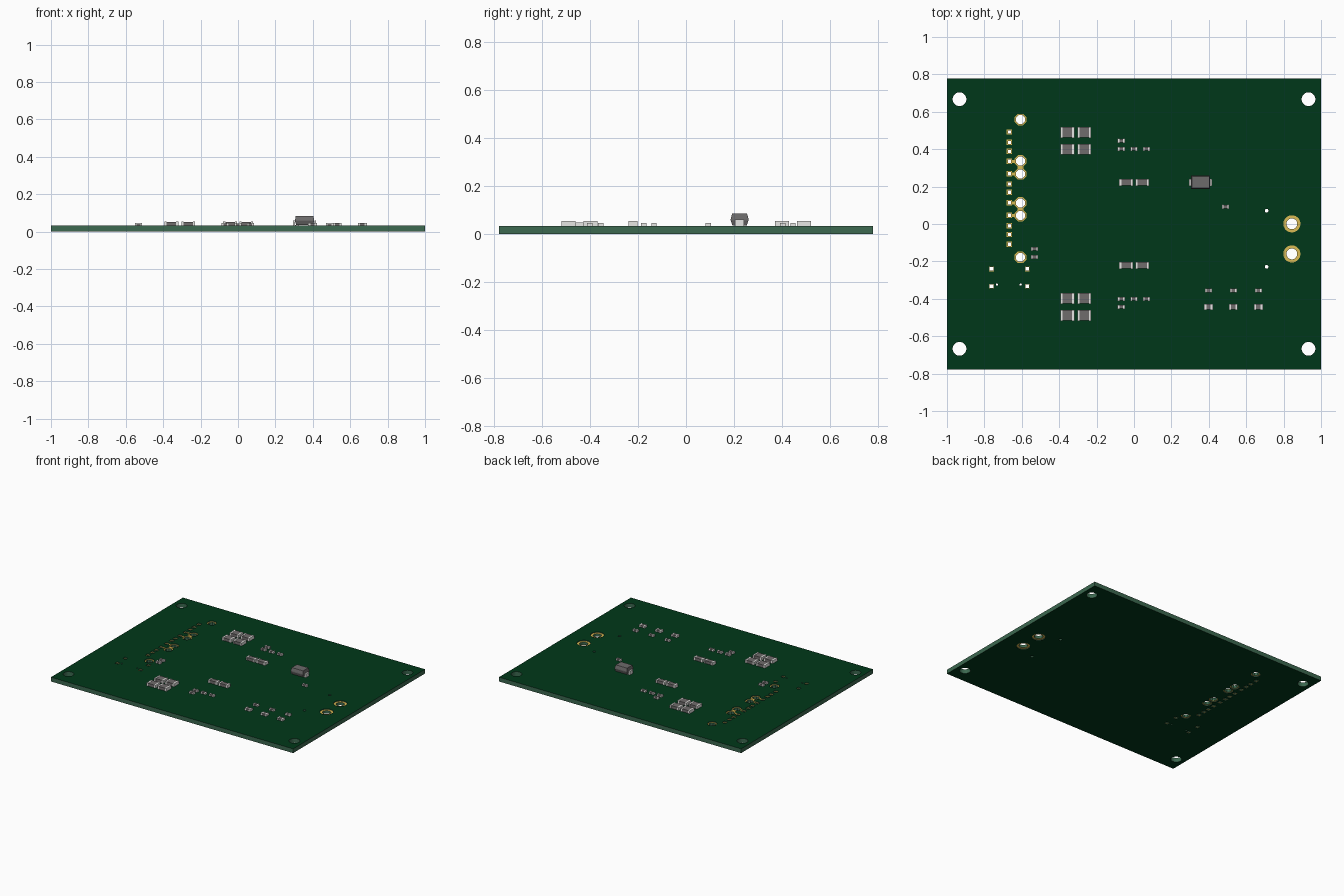
import bpy, bmesh, math
from mathutils import Matrix

if "Cube" in bpy.data.objects:
    bpy.data.objects.remove(bpy.data.objects["Cube"])


def mat(name, r, g, b):
    m = bpy.data.materials.new(name)
    m.diffuse_color = (r, g, b, 1)
    m.use_nodes = True
    m.node_tree.nodes["Principled BSDF"].inputs["Base Color"].default_value = m.diffuse_color
    return m


MASK = mat("solder_mask_green", 0.0, 0.039, 0.010)
CORE = mat("board_edge_green", 0.045, 0.14, 0.08)
GOLD = mat("pad_gold", 0.70, 0.50, 0.09)
SILVER = mat("terminal_silver", 0.80, 0.80, 0.78)
GREY = mat("component_grey", 0.16, 0.15, 0.15)
DARK = mat("diode_dark_grey", 0.15, 0.145, 0.145)

TOP = 0.0318   # board top height
SKIN = 0.006   # thickness of the outer layers


def add(name, mesh, loc=(0, 0, 0)):
    o = bpy.data.objects.new(name, mesh)
    o.location = loc
    bpy.context.collection.objects.link(o)
    return o


def ngon(x, y, r, n=24):
    a0 = math.pi / n
    return [(x + r * math.cos(a0 + 2 * math.pi * i / n),
             y + r * math.sin(a0 + 2 * math.pi * i / n)) for i in range(n)]


def rect(x, y, hx, hy):
    return [(x - hx, y - hy), (x + hx, y - hy), (x + hx, y + hy), (x - hx, y + hy)]


def plate(name, outlines, z0, z1, mats, rule=None):
    """Extruded flat shape; inner outlines become holes."""
    cu = bpy.data.curves.new(name, 'CURVE')
    cu.dimensions, cu.fill_mode, cu.extrude = '2D', 'BOTH', (z1 - z0) / 2
    for pts in outlines:
        s = cu.splines.new('POLY')
        s.points.add(len(pts) - 1)
        for p, (x, y) in zip(s.points, pts):
            p.co = (x, y, 0, 1)
        s.use_cyclic_u = True
    tmp = add(name + "_outline", cu)
    dg = bpy.context.evaluated_depsgraph_get()
    me = bpy.data.meshes.new_from_object(tmp.evaluated_get(dg))
    bpy.data.objects.remove(tmp)
    bm = bmesh.new()
    bm.from_mesh(me)
    bmesh.ops.translate(bm, verts=bm.verts, vec=(0, 0, (z0 + z1) / 2))
    bmesh.ops.remove_doubles(bm, verts=bm.verts, dist=1e-5)
    bmesh.ops.recalc_face_normals(bm, faces=bm.faces)
    me.materials.clear()
    for m in mats:
        me.materials.append(m)
    for f in bm.faces:
        f.smooth = False
        f.material_index = rule(f) if rule else 0
    bm.to_mesh(me)
    bm.free()
    return add(name, me)


def box(bm, c, size, mi):
    r = bmesh.ops.create_cube(bm, size=1, matrix=Matrix.Translation(c) @ Matrix.Diagonal((*size, 1)))
    for f in {f for v in r['verts'] for f in v.link_faces}:
        f.material_index = mi


def finish(bm, name, mats):
    me = bpy.data.meshes.new(name)
    bm.to_mesh(me)
    bm.free()
    for m in mats:
        me.materials.append(m)
    return me


# hole and pad layout: (x, y, hole radius, pad radius, number of sides)
pads = [(-0.607, y, 0.0255, 0.034, 8) for y in (0.558, 0.337, 0.268, 0.113, 0.046, -0.178)]
pads += [(-0.666, y, 0.0125, 0.0205, 4) for y in
         (0.492, 0.436, 0.388, 0.335, 0.268, 0.214, 0.169, 0.113, 0.046, -0.010, -0.056, -0.109)]
pads += [(x, y, 0.0135, 0.0185, 4) for x in (-0.762, -0.571) for y in (-0.240, -0.333)]
pads += [(0.844, y, 0.029, 0.046, 24) for y in (0.001, -0.160)]
bare = [(sx * 0.933, sy * 0.667, 0.037) for sx in (-1, 1) for sy in (-1, 1)]
bare += [(0.709, 0.071, 0.010), (0.709, -0.229, 0.010), (-0.733, -0.324, 0.006), (-0.606, -0.324, 0.006)]

# board: core slab between two mask layers that open around the pads
edge = rect(0, 0, 1, 0.778)
bare_holes = [ngon(x, y, r) for x, y, r in bare]
drills = [ngon(x, y, r, n) for x, y, r, _, n in pads]
openings = [ngon(x, y, R, n) for x, y, _, R, n in pads]
plate("board_core", [edge] + bare_holes + drills, SKIN, TOP - SKIN, [CORE])
for name, z0, z1 in (("top_mask", TOP - SKIN, TOP), ("bottom_mask", 0, SKIN)):
    plate(name, [edge] + bare_holes + openings, z0, z1, [MASK, CORE],
          lambda f: 0 if abs(f.normal.z) > 0.5 else 1)

# gold rings lying in the mask openings on both sides
for i, (x, y, r, R, n) in enumerate(pads):
    for side, z in (("top", TOP - SKIN), ("bottom", SKIN - 0.001)):
        plate(f"{side}_pad_{i + 1}", [ngon(x, y, R, n), ngon(x, y, r, n)], z, z + 0.001, [GOLD])

# short gold links between neighbouring pads
for i, y in enumerate((0.335, 0.268, 0.113, 0.046)):
    plate(f"pad_link_{i + 1}", [rect(-0.645, y, 0.007, 0.008)], TOP - 0.001, TOP + 0.0003, [GOLD])
for i, y in enumerate((0.3025, 0.0795)):
    plate(f"pad_bridge_{i + 1}", [rect(-0.607, y, 0.016, 0.010)], TOP - 0.001, TOP + 0.0003, [GOLD])


# surface-mount parts: grey body between two silver terminals
def chip_mesh(name, L, W, H, end):
    bm = bmesh.new()
    box(bm, (0, 0, H / 2 - 0.0005), (L - 2 * end, W - 0.002, H - 0.001), 0)
    for s in (-1, 1):
        box(bm, (s * (L - end) / 2, 0, H / 2), (end, W, H), 1)
    return finish(bm, name, [GREY, SILVER])


groups = [
    ("large_capacitor", (0.074, 0.058, 0.022, 0.012),
     [(x, y) for x in (-0.356, -0.266) for y in (0.490, 0.400, -0.398, -0.489)]),
    ("medium_resistor", (0.074, 0.037, 0.022, 0.012),
     [(x, y) for x in (-0.042, 0.044) for y in (0.223, -0.221)]),
    ("small_capacitor", (0.047, 0.032, 0.015, 0.012),
     [(x, -0.443) for x in (0.398, 0.531, 0.665)]),
    ("small_resistor", (0.038, 0.022, 0.014, 0.009),
     [(x, y) for x in (-0.068, -0.001, 0.066) for y in (0.402, -0.400)]
     + [(-0.068, 0.445), (-0.068, -0.443), (-0.532, -0.133), (-0.532, -0.176), (0.489, 0.092)]
     + [(x, -0.355) for x in (0.398, 0.531, 0.665)]),
]
for name, dims, places in groups:
    me = chip_mesh(name, *dims)
    for i, (x, y) in enumerate(places):
        add(f"{name}_{i + 1}", me, (x, y, TOP))

# diode: bulging moulded body lofted through rectangular rings
bm = bmesh.new()
rings = []
for hx, hy, z in ((0.045, 0.030, 0.004), (0.051, 0.037, 0.024), (0.051, 0.037, 0.030), (0.047, 0.031, 0.052)):
    rings.append([bm.verts.new((x, y, z)) for x, y in rect(0, 0, hx, hy)])
for a, b in zip(rings, rings[1:]):
    for k in range(4):
        bm.faces.new((a[k], a[(k + 1) % 4], b[(k + 1) % 4], b[k]))
bm.faces.new(rings[0][::-1])
bm.faces.new(rings[-1])
add("diode_body", finish(bm, "diode_body", [DARK]), (0.356, 0.223, TOP))
# bent leads: upright strap plus foot under the body
for s, side in ((-1, "left"), (1, "right")):
    bm = bmesh.new()
    box(bm, (s * 0.057, 0, 0.014), (0.010, 0.037, 0.028), 0)
    box(bm, (s * 0.042, 0, 0.002), (0.022, 0.037, 0.004), 0)
    add(f"diode_lead_{side}", finish(bm, "diode_lead", [SILVER]), (0.356, 0.223, TOP))
